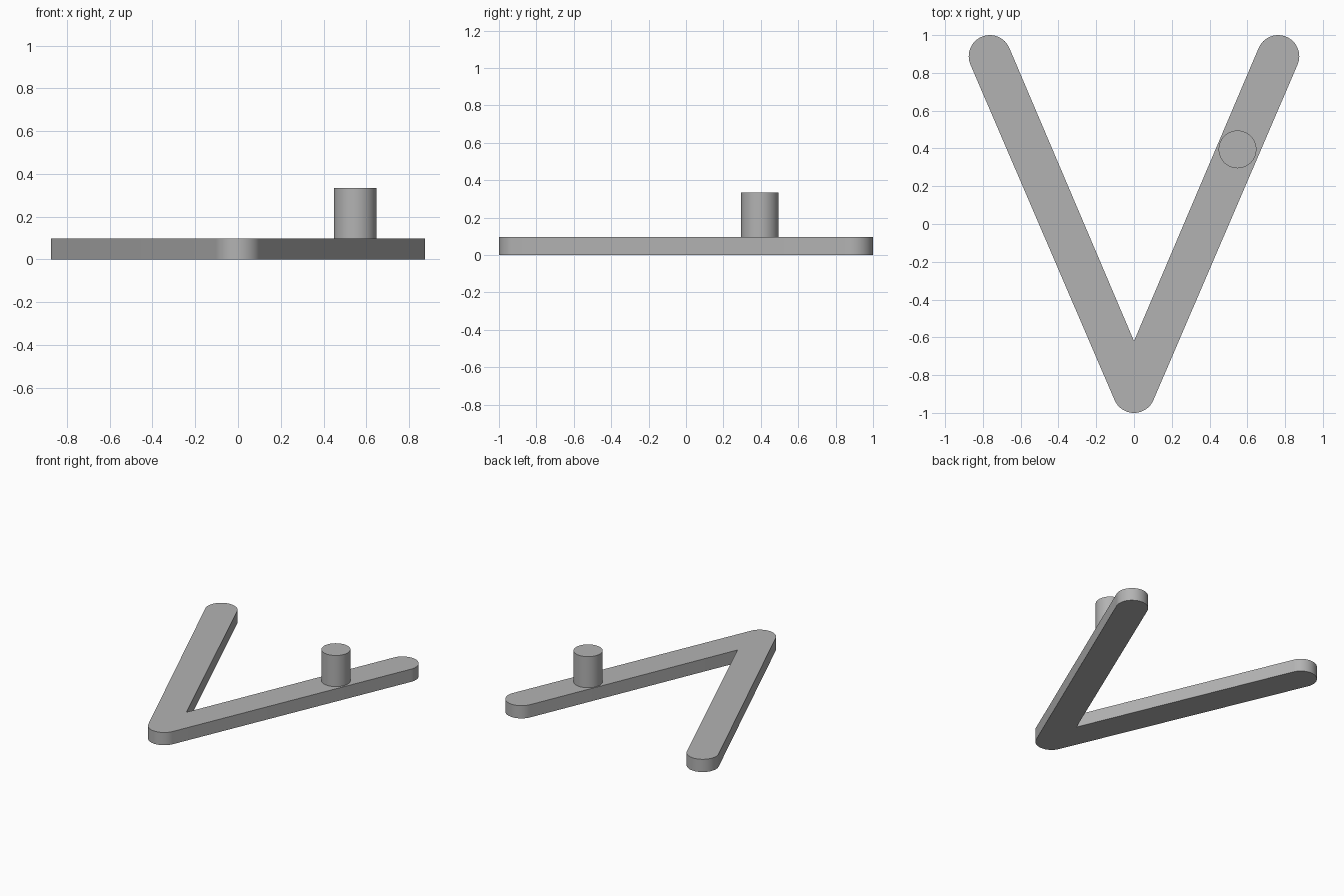
import bpy, bmesh, math

cube = bpy.data.objects.get("Cube")
if cube:
    bpy.data.objects.remove(cube, do_unlink=True)

grey = bpy.data.materials.new("mid_grey")
grey.use_nodes = True
colour = (0.45, 0.45, 0.45, 1)
grey.diffuse_color = colour
grey.node_tree.nodes["Principled BSDF"].inputs["Base Color"].default_value = colour

RADIUS, THICK = 0.112, 0.097
TIP = (0.763, 1 - RADIUS)      # centre of each rounded arm end
APEX = (0, RADIUS - 1)         # centre of the rounded corner
NOTCH = (0, -0.62)             # sharp inner corner
LEAN = math.atan2(TIP[0], TIP[1] - APEX[1])


def arc(centre, start, end, steps=24):
    angles = [start + (end - start) * i / steps for i in range(steps + 1)]
    return [(centre[0] + RADIUS * math.cos(a), centre[1] + RADIUS * math.sin(a))
            for a in angles]


def prism(name, outline, bottom, top):
    bm = bmesh.new()
    face = bm.faces.new([bm.verts.new((x, y, bottom)) for x, y in outline])
    new = bmesh.ops.extrude_face_region(bm, geom=[face])["geom"]
    verts = [v for v in new if isinstance(v, bmesh.types.BMVert)]
    bmesh.ops.translate(bm, verts=verts, vec=(0, 0, top - bottom))
    bmesh.ops.recalc_face_normals(bm, faces=bm.faces)
    mesh = bpy.data.meshes.new(name)
    bm.to_mesh(mesh)
    bm.free()
    obj = bpy.data.objects.new(name, mesh)
    bpy.context.collection.objects.link(obj)
    return obj


# V-shaped plate: corner, right-hand tip, notch, mirrored tip
tip = arc(TIP, -LEAN, math.pi - LEAN)
corner = arc(APEX, math.pi + LEAN, 2 * math.pi - LEAN)
mirrored_tip = [(-x, y) for x, y in reversed(tip)]
plate = prism("v_plate", corner + tip + [NOTCH] + mirrored_tip, 0, THICK)

# Upright peg standing on the left arm
bpy.ops.mesh.primitive_cylinder_add(vertices=48, radius=0.1, depth=0.334 - THICK,
                                    location=(0.548, 0.395, (0.334 + THICK) / 2))
peg = bpy.context.object
peg.name = "peg"

for obj in (plate, peg):
    obj.data.materials.append(grey)
    bpy.ops.object.select_all(action="DESELECT")
    obj.select_set(True)
    bpy.context.view_layer.objects.active = obj
    bpy.ops.object.shade_smooth_by_angle(angle=math.radians(30))
